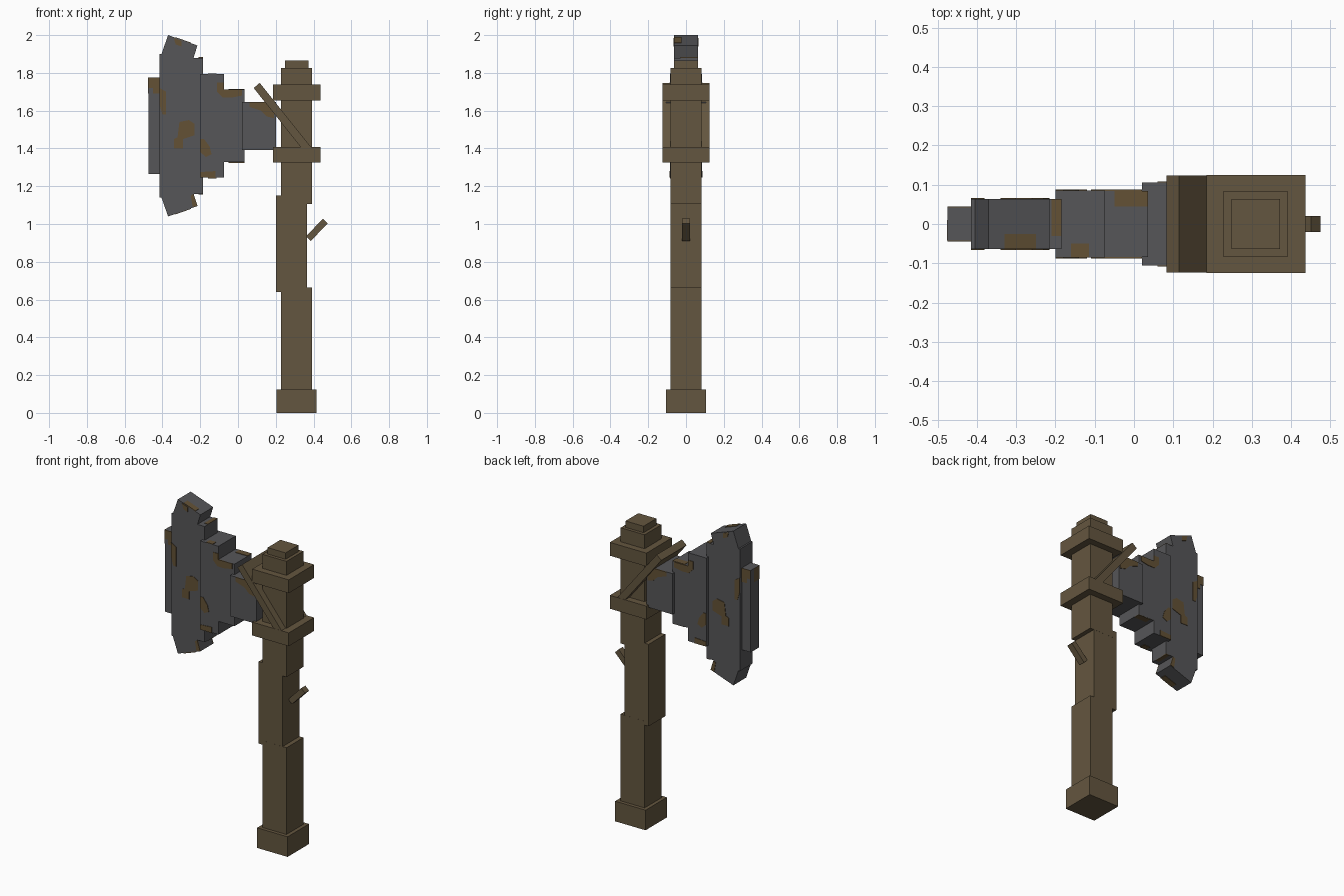
import bpy, bmesh


def material(name, rgb):
    m = bpy.data.materials.new(name)
    m.diffuse_color = (*rgb, 1)
    return m


WOOD = material("brown wood", (0.127, 0.093, 0.050))
IRON = material("grey iron", (0.093, 0.093, 0.098))
RUST = material("rust", (0.125, 0.083, 0.036))


def prism(name, outline, y0, y1, mat):
    """Extrude an (x, z) outline from y0 to y1."""
    bm = bmesh.new()
    face = bm.faces.new([bm.verts.new((x, y0, z)) for x, z in outline])
    ext = bmesh.ops.extrude_face_region(bm, geom=[face])["geom"]
    verts = [v for v in ext if isinstance(v, bmesh.types.BMVert)]
    bmesh.ops.translate(bm, vec=(0, y1 - y0, 0), verts=verts)
    bmesh.ops.recalc_face_normals(bm, faces=bm.faces)
    me = bpy.data.meshes.new(name)
    bm.to_mesh(me)
    bm.free()
    me.materials.append(mat)
    ob = bpy.data.objects.new(name, me)
    bpy.context.collection.objects.link(ob)
    return ob


def box(name, x0, x1, y0, y1, z0, z1, mat):
    return prism(name, [(x0, z0), (x1, z0), (x1, z1), (x0, z1)], y0, y1, mat)


# Handle: stacked square timbers, x range, half depth, z range
for name, x0, x1, h, z0, z1 in [
    ("foot", 0.205, 0.415, 0.105, 0.0, 0.125),
    ("lower_shaft", 0.227, 0.392, 0.083, 0.125, 0.665),
    ("middle_shaft", 0.20, 0.365, 0.0825, 0.64, 1.15),
    ("upper_shaft", 0.227, 0.392, 0.083, 1.105, 1.825),
    ("lower_collar", 0.185, 0.437, 0.125, 1.325, 1.408),
    ("upper_collar", 0.185, 0.437, 0.125, 1.655, 1.738),
    ("cap", 0.248, 0.372, 0.063, 1.825, 1.865),
]:
    box(name, x0, x1, -h, h, z0, z1, WOOD)

# Diagonal brace plank and small twig
prism("brace", [(0.083, 1.72), (0.115, 1.747), (0.40, 1.391), (0.345, 1.391)],
      -0.124, 0.124, WOOD)
prism("twig", [(0.36, 0.935), (0.385, 0.91), (0.475, 1.003), (0.45, 1.028)],
      -0.02, 0.02, WOOD)

# Axe head: steps widening toward the blade
MID = 1.52
for name, x0, x1, h, half in [
    ("neck", 0.02, 0.20, 0.105, 0.127),
    ("inner_step", -0.08, 0.035, 0.0845, 0.193),
    ("outer_step", -0.20, -0.075, 0.085, 0.275),
    ("cutting_edge", -0.475, -0.41, 0.042, 0.255),
]:
    box(name, x0, x1, -h, h, MID - half, MID + half, IRON)

# Blade with tilted horns, upper half mirrored downward
upper = [(-0.185, 0.36), (-0.235, 0.36), (-0.215, 0.425), (-0.37, 0.48),
         (-0.405, 0.38), (-0.415, 0.38)]
outline = [(x, MID + z) for x, z in upper]
outline += [(x, MID - z) for x, z in reversed(upper)]
prism("blade", outline, -0.063, 0.063, IRON)

# Rust patches on both broad sides: half depth of the surface, outline
T = 0.003
patches = [
    (0.042, [(-0.475, 1.775), (-0.415, 1.775), (-0.415, 1.69), (-0.45, 1.69),
             (-0.45, 1.72), (-0.475, 1.72)]),
    (0.063, [(-0.415, 1.72), (-0.38, 1.70), (-0.38, 1.58), (-0.40, 1.58),
             (-0.415, 1.63)]),
    (0.063, [(-0.34, 1.40), (-0.29, 1.40), (-0.29, 1.45), (-0.23, 1.47),
             (-0.23, 1.53), (-0.26, 1.55), (-0.31, 1.54), (-0.32, 1.46),
             (-0.34, 1.45)]),
    (0.085, [(-0.20, 1.38), (-0.17, 1.355), (-0.14, 1.37), (-0.15, 1.41),
             (-0.18, 1.45), (-0.20, 1.45)]),
    (0.063, [(-0.34, 1.985), (-0.30, 1.97), (-0.30, 1.94), (-0.33, 1.95)]),
    (0.063, [(-0.25, 1.15), (-0.235, 1.16), (-0.215, 1.097), (-0.24, 1.09)]),
    (0.085, [(-0.20, 1.245), (-0.12, 1.245), (-0.12, 1.28), (-0.20, 1.275)]),
    (0.085, [(-0.11, 1.75), (-0.075, 1.75), (-0.075, 1.713), (0.02, 1.713),
             (0.02, 1.68), (-0.03, 1.67), (-0.08, 1.67), (-0.11, 1.70)]),
    (0.105, [(0.06, 1.647), (0.19, 1.647), (0.19, 1.56), (0.15, 1.57),
             (0.12, 1.60), (0.06, 1.62)]),
]
for i, (h, pts) in enumerate(patches):
    for side, s in (("front", -1), ("back", 1)):
        prism(f"rust_patch_{side}_{i}", pts, s * (h - T), s * (h + T), RUST)

# Rust patches on upward and downward ledges: x range, y range, height off middle
for i, (x0, x1, y0, y1, z) in enumerate([
    (-0.21, -0.185, -0.03, 0.063, 0.36),
    (-0.16, -0.115, -0.085, -0.05, 0.275),
    (-0.05, 0.035, 0.045, 0.084, 0.193),
]):
    for side, s in (("top", 1), ("bottom", -1)):
        c = MID + s * z
        box(f"rust_ledge_{side}_{i}", x0, x1, y0, y1, c - T, c + T, RUST)

# Rust on the sloped horn tops and bottoms
slope = -0.055 / 0.155
for side, s in (("top", 1), ("bottom", -1)):
    za = 0.48 + slope * 0.04
    zb = 0.48 + slope * 0.12
    prism(f"rust_horn_{side}",
          [(-0.33, MID + s * (za - T)), (-0.25, MID + s * (zb - T)),
           (-0.25, MID + s * (zb + T)), (-0.33, MID + s * (za + T))],
          -0.063, -0.025, RUST)

# Rust on the cutting edge
box("rust_edge", -0.476, -0.472, -0.042, 0.01, 1.69, 1.775, RUST)
